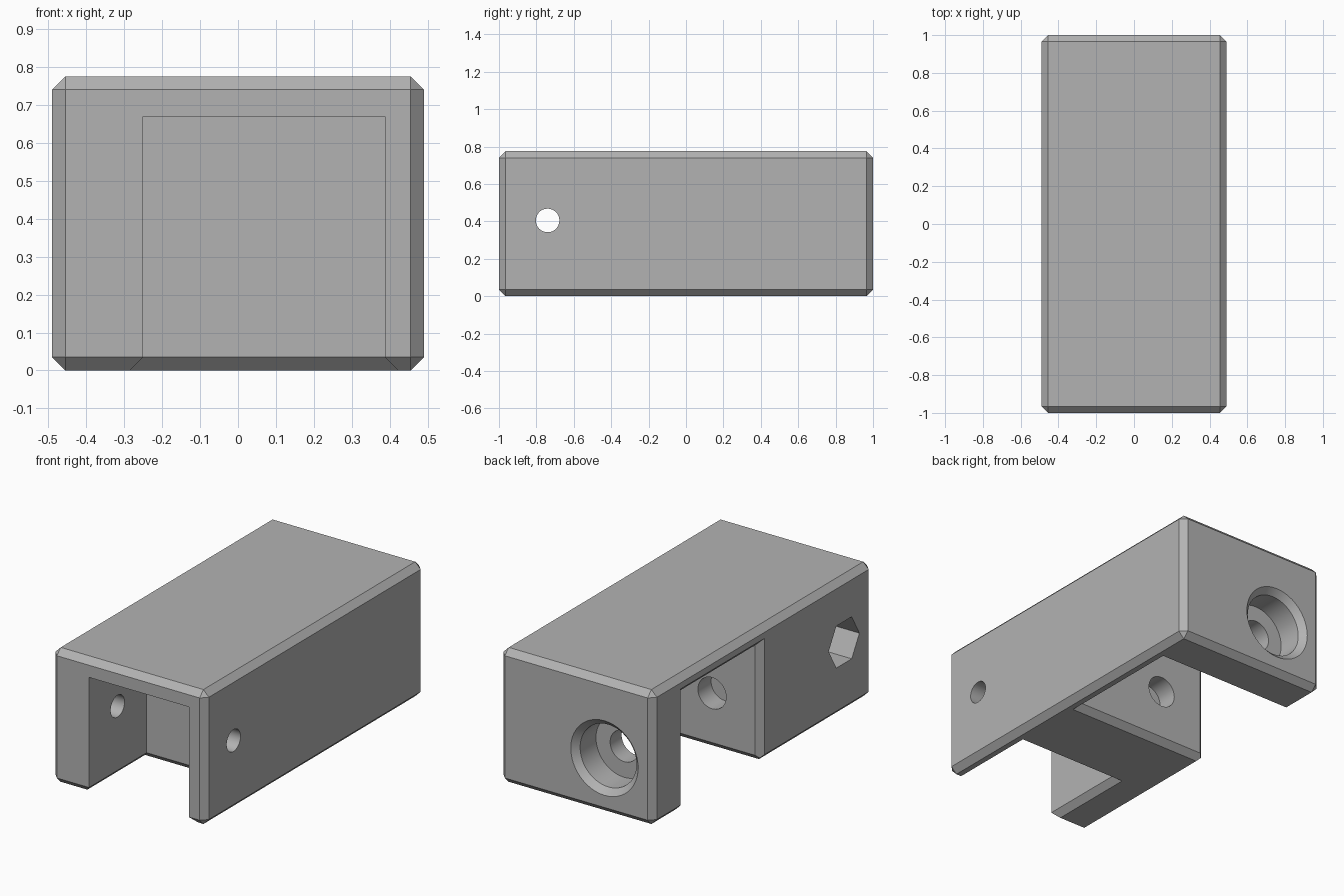
import bpy, bmesh, math
from mathutils import Vector

if "Cube" in bpy.data.objects:
    bpy.data.objects.remove(bpy.data.objects["Cube"])

C = 0.035                       # chamfer width
W, L, H = 0.49, 1.0, 0.775      # half width, half length, height

grey = bpy.data.materials.new("grey plastic")
grey.diffuse_color = (0.45, 0.45, 0.45, 1)
grey.use_nodes = True
grey.node_tree.nodes["Principled BSDF"].inputs["Base Color"].default_value = grey.diffuse_color


def hull(name, points):
    """Solid convex object around the points."""
    bm = bmesh.new()
    for p in points:
        bm.verts.new(p)
    bmesh.ops.convex_hull(bm, input=bm.verts)
    bmesh.ops.dissolve_limit(bm, angle_limit=0.001, verts=bm.verts, edges=bm.edges)
    bmesh.ops.recalc_face_normals(bm, faces=bm.faces)
    me = bpy.data.meshes.new(name)
    bm.to_mesh(me)
    bm.free()
    ob = bpy.data.objects.new(name, me)
    bpy.context.collection.objects.link(ob)
    me.materials.append(grey)
    return ob


def box(x0, x1, y0, y1, z0, z1):
    return [(x, y, z) for x in (x0, x1) for y in (y0, y1) for z in (z0, z1)]


def ring(axis, centre, radius, sides):
    """Circle of points around an axis ('x' or 'y')."""
    pts = []
    for i in range(sides):
        a = 2 * math.pi * i / sides
        u, v = radius * math.cos(a), radius * math.sin(a)
        off = (0, u, v) if axis == 'x' else (u, 0, v)
        pts.append(Vector(centre) + Vector(off))
    return pts


def apply(ob, mod):
    bpy.context.view_layer.objects.active = ob
    bpy.ops.object.modifier_apply(modifier=mod.name)


# Chamfered outer block
body = hull("housing_body", box(-W, W, -L, L, 0, H))
bev = body.modifiers.new("chamfer", 'BEVEL')
bev.width, bev.segments, bev.limit_method = C, 1, 'NONE'
apply(body, bev)


def cut(points):
    cutter = hull("cutter", points)
    cutter.hide_render = True
    m = body.modifiers.new("cut", 'BOOLEAN')
    m.operation, m.solver, m.object = 'DIFFERENCE', 'EXACT', cutter
    apply(body, m)
    bpy.data.objects.remove(cutter)


XL, XR, ZT = -0.25, 0.387, 0.67   # pocket walls and ceiling
D = 2 * C

# Front pocket, open to the front and below, with a chamfered lower rim
YP = -0.475
cut(box(XL, XR, -1.2, YP, -0.2, ZT))
cut(box(XL, XR, -1.2, YP, C, C) + box(XL - D, XR + D, -1.2, YP + D, -C, -C))

# Side notch, open to the left and below, with chamfered rims
Y0, Y1 = 0.02, 0.715
cut(box(-0.8, XR, Y0, Y1, -0.2, ZT))
cut(box(-0.8, XR, Y0, Y1, C, C) + box(-0.8, XR + D, Y0 - D, Y1 + D, -C, -C))
cut(box(-W + C, -W + C, Y0, Y1, -0.2, ZT)
    + box(-W - C, -W - C, Y0 - D, Y1 + D, -0.2, ZT + D))

# Lengthwise bore: chamfered counterbore, clearance hole, blind hole in the middle
BX, BZ, N = -0.18, 0.32, 48


def bore(ya, ra, yb, rb):
    cut(ring('y', (BX, ya, BZ), ra, N) + ring('y', (BX, yb, BZ), rb, N))


bore(0.82, 0.18, 1.1, 0.18)
bore(1 - C, 0.18, 1 + C, 0.18 + D)
bore(0.6, 0.09, 0.9, 0.09)
bore(-0.10, 0.09, 0.1, 0.09)

# Cross hole through both pocket walls, with a hexagonal nut recess on the left
HY, HZ = -0.74, 0.405
cut(ring('x', (-0.6, HY, HZ), 0.063, N) + ring('x', (0.6, HY, HZ), 0.063, N))
cut(ring('x', (-0.6, HY, HZ), 0.14, 6) + ring('x', (-W + 0.15, HY, HZ), 0.14, 6))

# Smooth only the round bores
bpy.ops.object.select_all(action='DESELECT')
body.select_set(True)
bpy.context.view_layer.objects.active = body
bpy.ops.object.shade_smooth_by_angle(angle=math.radians(25))
